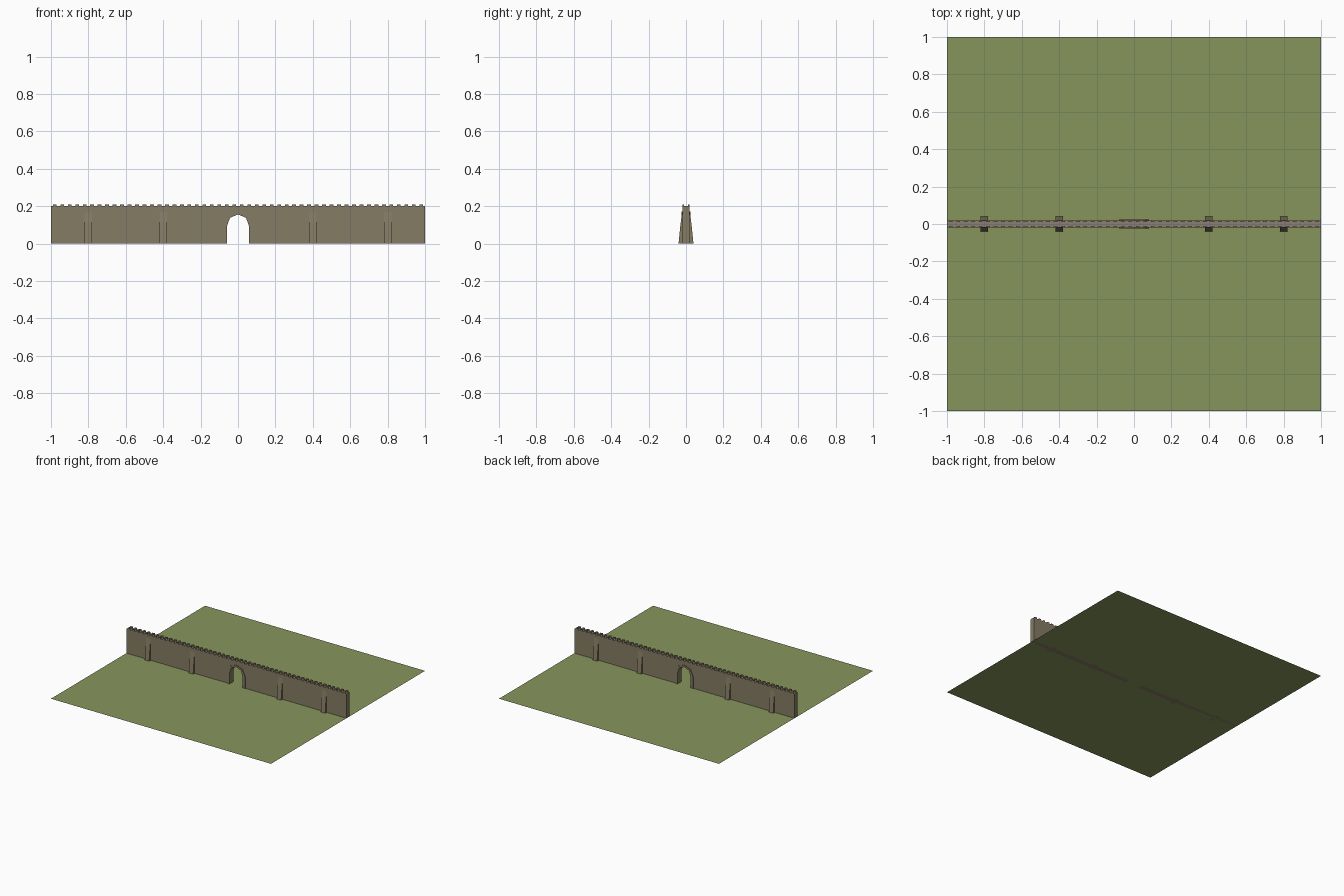
import bpy, bmesh
from mathutils import Matrix, Vector

if "Cube" in bpy.data.objects:
    bpy.data.objects.remove(bpy.data.objects["Cube"])


def material(name, rgb):
    m = bpy.data.materials.new(name)
    m.diffuse_color = (*rgb, 1)
    m.use_nodes = True
    m.node_tree.nodes["Principled BSDF"].inputs["Base Color"].default_value = m.diffuse_color
    return m


GRASS = material("grass green", (0.245, 0.302, 0.108))
STONE = material("brown stone", (0.235, 0.2, 0.128))
WALK = material("mauve paving", (0.265, 0.21, 0.178))


def finish(bm, name, *mats):
    bmesh.ops.recalc_face_normals(bm, faces=bm.faces)
    me = bpy.data.meshes.new(name)
    bm.to_mesh(me)
    bm.free()
    for m in mats:
        me.materials.append(m)
    ob = bpy.data.objects.new(name, me)
    bpy.context.collection.objects.link(ob)
    return ob


def prism(bm, points, depth):
    """Closed outline of 3D points, extruded along depth."""
    face = bm.faces.new([bm.verts.new(p) for p in points])
    ext = bmesh.ops.extrude_face_region(bm, geom=[face], use_keep_orig=True)
    verts = [v for v in ext["geom"] if isinstance(v, bmesh.types.BMVert)]
    bmesh.ops.translate(bm, verts=verts, vec=Vector(depth))


def box(bm, centre, size):
    mat = Matrix.Translation(centre) @ Matrix.Diagonal((*size, 1))
    bmesh.ops.create_cube(bm, size=1, matrix=mat)


def mirrored(half):
    """Left half of an arch, ending at its crown, completed to the right."""
    return half + [(-x, z) for x, z in reversed(half[:-1])]


# Arch outlines, from the left foot over the crown
INNER = mirrored([(-0.06, 0), (-0.06, 0.09), (-0.043, 0.138), (0, 0.156)])
OUTER = mirrored([(-0.08, 0), (-0.08, 0.095), (-0.058, 0.148), (0, 0.171)])

# Ground
bm = bmesh.new()
bmesh.ops.create_grid(bm, x_segments=1, y_segments=1, size=1)
finish(bm, "grass_field", GRASS)

# Wall with the gateway cut through; paving on top
bm = bmesh.new()
outline = [(-1, 0)] + INNER + [(1, 0), (1, 0.2), (-1, 0.2)]
prism(bm, [(x, -0.02, z) for x, z in outline], (0, 0.04, 0))
bm.normal_update()
wall = finish(bm, "wall", STONE, WALK)
for p in wall.data.polygons:
    if p.normal.z > 0.9 and p.center.z > 0.19:
        p.material_index = 1

# Raised gateway surround
bm = bmesh.new()
ring = OUTER + INNER[::-1]
prism(bm, [(x, -0.025, z) for x, z in ring], (0, 0.05, 0))
finish(bm, "gate_surround", STONE)

# Sloping buttresses on both faces
bm = bmesh.new()
for x in (-0.8, -0.4, 0.4, 0.8):
    for s in (-1, 1):
        profile = [(0.018, 0), (0.04, 0), (0.03, 0.1), (0.019, 0.18)]
        prism(bm, [(x - 0.02, s * y, z) for y, z in profile], (0.04, 0, 0))
finish(bm, "buttresses", STONE)

# Battlements along both edges of the walkway
bm = bmesh.new()
for i in range(50):
    for y in (-0.015, 0.015):
        box(bm, (-0.98 + 0.04 * i, y, 0.204), (0.02, 0.01, 0.012))
finish(bm, "battlements", STONE)
